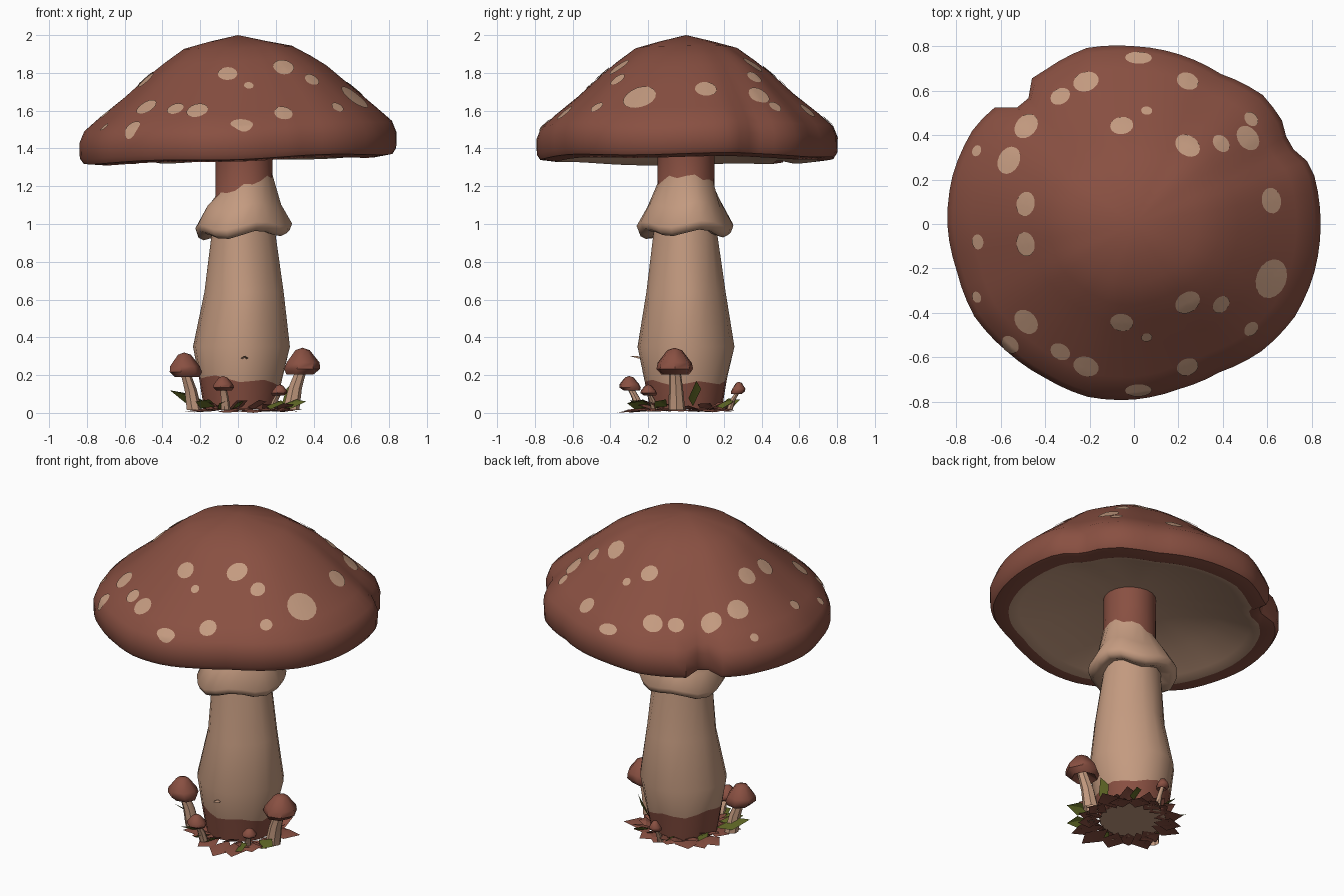
import bpy, bmesh, random
from math import sin, cos, pi, radians, exp, floor
from mathutils import Vector
from mathutils.bvhtree import BVHTree

random.seed(4)
cube = bpy.data.objects.get("Cube")
if cube:
    bpy.data.objects.remove(cube)


def material(name, colour):
    m = bpy.data.materials.new(name)
    m.use_nodes = True
    m.diffuse_color = (*colour, 1)
    m.node_tree.nodes["Principled BSDF"].inputs["Base Color"].default_value = (*colour, 1)
    return m


MATS = [material("red brown", (.25, .08, .054)), material("cream tan", (.55, .325, .215)),
        material("leaf green", (.11, .13, .018))]
BROWN, TAN, GREEN = range(3)


def finish(bm, name, angle=45):
    mesh = bpy.data.meshes.new(name)
    bm.to_mesh(mesh)
    bm.free()
    for m in MATS:
        mesh.materials.append(m)
    mesh.shade_smooth()
    mesh.set_sharp_from_angle(angle=radians(angle))
    ob = bpy.data.objects.new(name, mesh)
    bpy.context.collection.objects.link(ob)
    return ob


def lathe(name, profile, segments, place, angle=45):
    """Spin (radius, height, colour of the band that follows) through a warp."""
    bm = bmesh.new()
    rings = [[bm.verts.new(place(r, z, 2 * pi * i / segments)) for i in range(segments)]
             for r, z, _ in profile]
    for low, high, (_, _, colour) in zip(rings, rings[1:], profile):
        for i in range(segments):
            j = (i + 1) % segments
            bm.faces.new((low[i], low[j], high[j], high[i])).material_index = colour
    bmesh.ops.remove_doubles(bm, verts=bm.verts, dist=.0005)
    bmesh.ops.recalc_face_normals(bm, faces=bm.faces)
    return finish(bm, name, angle)


# Cap: uneven rim with two notches, lifted and fuller on one side
RIM = [.84, .84, .81, .82, .78, .79, .8, .82, .8, .81, .84, .845,
       .84, .825, .83, .81, .8, .805, .79, .77, .77, .81, .835, .84]


def bump(value, centre, width):
    return exp(-((value - centre) / width) ** 2)


def cap_place(r, z, a):
    t = a / (2 * pi) * len(RIM)
    i = floor(t)
    rim = RIM[i % 24] * (1 - t + i) + RIM[(i + 1) % 24] * (t - i)
    edge = r ** 4
    cut = bump(a, radians(132.5), radians(4))
    rim -= edge * (.1 * cut + .035 * bump(a, radians(27), radians(4)))
    lift = r * r * (.028 * cos(a) + .006 * sin(5 * a)) + .04 * cut * edge
    if z > 1.5:
        lift += bump(r, .62, .25) * (.035 * max(0, cos(a)) + .015 * bump(a, pi / 4, .5))
    return rim * r * cos(a), rim * r * sin(a), z + lift


cap = lathe("cap", [(0, 2, BROWN), (.18, 1.966, BROWN), (.34, 1.93, BROWN), (.46, 1.86, BROWN),
                    (.56, 1.795, BROWN), (.72, 1.68, BROWN), (.87, 1.585, BROWN),
                    (.97, 1.515, BROWN), (1, 1.455, BROWN), (.997, 1.375, BROWN),
                    (.975, 1.347, BROWN), (.87, 1.335, TAN), (.8, 1.355, TAN),
                    (.6, 1.41, TAN), (.35, 1.45, TAN), (0, 1.48, TAN)], 72, cap_place)

# Cap spots: thin discs laid on the cap surface, many in front and back pairs
PAIRS = [(.02, .745, .06), (.24, .64, .05), (-.215, .638, .058), (-.33, .572, .047),
         (-.483, .438, .061), (-.485, .09, .055), (.24, .35, .06), (.39, .36, .043),
         (.525, .47, .036), (-.055, .44, .052), (.057, .507, .025), (-.705, .328, .026)]
SINGLES = [(-.56, .285, .064), (-.7, -.08, .034), (-.555, -.54, .044),
           (.615, -.245, .09), (.615, .105, .058), (.51, .385, .06)]
spots = [(x, s * y, r) for x, y, r in PAIRS for s in (1, -1)] + SINGLES
tree = BVHTree.FromPolygons([v.co for v in cap.data.vertices],
                            [p.vertices[:] for p in cap.data.polygons])
bm = bmesh.new()
for x, y, size in spots:
    out = Vector((x, y, 0)).normalized()
    side = Vector((-out.y, out.x, 0))
    squash = .45 if abs(y) > .7 else .75

    def on_cap(k, a):
        p = Vector((x, y, 3)) + size * k * (side * cos(a) + out * squash * sin(a))
        hit, normal, _, _ = tree.ray_cast(p, Vector((0, 0, -1)))
        return bm.verts.new(hit + normal * .005) if hit else None

    middle, previous = on_cap(0, 0), None
    for k in (.35, .7, 1):
        ring = [on_cap(k, 2 * pi * i / 16) for i in range(16)]
        for i in range(16):
            j = (i + 1) % 16
            corners = ((previous[i], ring[i], ring[j], previous[j]) if previous
                       else (middle, ring[i], ring[j]))
            if None not in corners:
                bm.faces.new(corners).material_index = TAN
        previous = ring
finish(bm, "cap_spots")


# Stem with drooping skirt, dark foot and dark neck
def stem_place(r, z, a):
    centre = .01 + .022 * min(1, max(0, z - .2) / .4)
    if .9 < z < 1.15:
        centre = .022
        r *= 1 + .04 * sin(3 * a + 1)
        z += .018 * sin(4 * a) + .012 * cos(a)
    elif z == 1.2:
        z += .055 * cos(a) + .012 * sin(7 * a)
    elif z == .175:
        z += .012 * sin(5 * a) - .02 * cos(a)
    elif .2 < z < .9:
        r *= 1 + .03 * sin(4 * a + 3 * z)
    return centre + r * cos(a), r * sin(a), z


lathe("stem", [(0, .02, TAN), (.19, .02, BROWN), (.218, .175, TAN), (.25, .35, TAN),
               (.204, .64, TAN), (.168, .955, TAN), (.215, .942, TAN), (.243, .955, TAN),
               (.256, .99, TAN), (.2, 1.09, TAN), (.152, 1.2, BROWN), (.15, 1.34, BROWN),
               (.15, 1.5, BROWN)], 20, stem_place, 60)


# Small mushrooms around the foot, leaning outward
def small_mushroom(name, x, y, radius, height):
    def place(r, z, a):
        lean = .82 + .18 * min(1, z / .7) ** 1.5
        return (x * lean + radius * r * cos(a), y * lean + radius * r * sin(a),
                .015 + (height - .015) * z)
    lathe(name, [(.46, 0, TAN), (.38, .35, TAN), (.3, .66, BROWN), (.75, .57, BROWN),
                 (1, .66, BROWN), (.92, .76, BROWN), (.4, .96, BROWN), (0, 1, BROWN)],
          7, place, 50)


small_mushroom("side_mushroom_left", .34, -.06, .1, .345)
small_mushroom("side_mushroom_right", -.285, -.145, .09, .32)
small_mushroom("tiny_mushroom_front", -.08, -.3, .058, .195)
small_mushroom("tiny_mushroom_front_left", .22, -.2, .044, .15)
small_mushroom("tiny_mushroom_back", .02, .28, .038, .165)


# Leaf litter and grass: folded, twisted diamond blades pointing outward
def blade(bm, angle, inner, reach, width, low, high, twist, colour):
    out = Vector((cos(angle), sin(angle), 0))
    side = Vector((-out.y, out.x, twist)).normalized() * width
    base = Vector((.035, -.015, 0))
    mid = base + out * (inner * .45 + reach * .55)
    mid.z = max((low + high) / 2, abs(side.z))
    a = bm.verts.new(base + out * inner + Vector((0, 0, low)))
    b = bm.verts.new(mid + side)
    c = bm.verts.new(base + out * reach + Vector((0, 0, high)))
    d = bm.verts.new(mid - side)
    e = bm.verts.new(mid + Vector((0, 0, .012)))
    for tri in ((a, e, b), (b, e, c), (c, e, d), (d, e, a)):
        bm.faces.new(tri).material_index = colour


bm = bmesh.new()
for i in range(17):
    turn = 2 * pi * i / 17 + random.uniform(-.08, .08)
    blade(bm, turn, .15, random.uniform(.27, .36), .07, .015, random.uniform(0, .02), 0, BROWN)
    blade(bm, turn + .18, .16, random.uniform(.23, .31), .055, .02,
          random.uniform(.03, .07), random.uniform(-.5, .5), BROWN)
finish(bm, "leaf_litter", 20)

bm = bmesh.new()
for degrees, reach, high in [(195, .41, .12), (245, .32, .05), (262, .3, .05), (305, .36, .05),
                             (15, .27, .17), (335, .36, .06), (60, .31, .06), (110, .32, .07),
                             (150, .34, .09), (222, .35, .06)]:
    blade(bm, radians(degrees), .2, reach, .042, .035, high, .7, GREEN)
finish(bm, "grass_blades", 20)

# Curled chip on the stem front
bm = bmesh.new()
blade(bm, radians(-90), .2, .28, .02, .28, .3, 0, TAN)
finish(bm, "stem_chip", 20)
